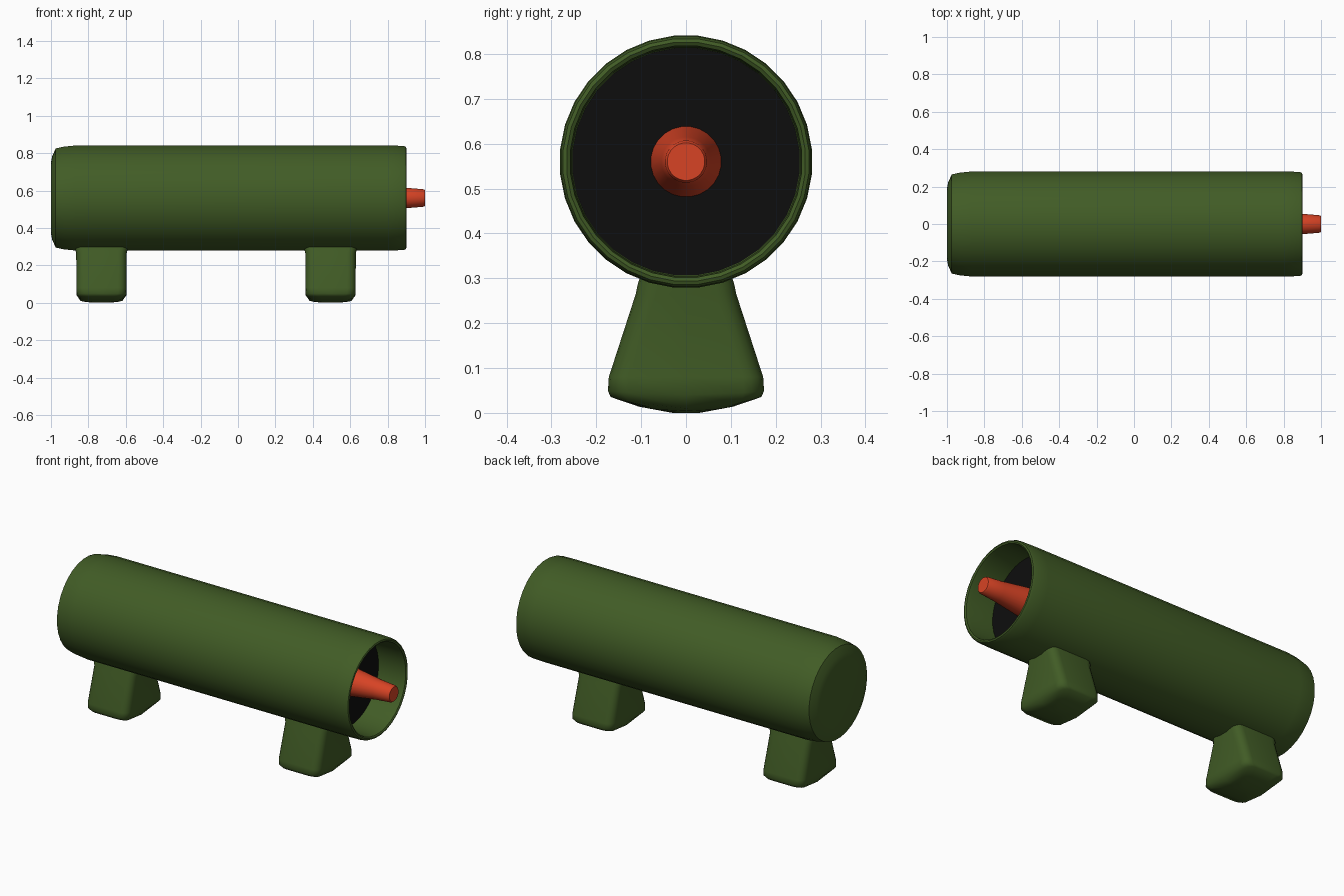
import bpy, bmesh, math

if "Cube" in bpy.data.objects:
    bpy.data.objects.remove(bpy.data.objects["Cube"])

AXIS_Z = 0.56


def material(name, rgb):
    m = bpy.data.materials.new(name)
    m.diffuse_color = (*rgb, 1)
    m.use_nodes = True
    m.node_tree.nodes["Principled BSDF"].inputs["Base Color"].default_value = m.diffuse_color
    return m


green = material("olive green", (0.053, 0.107, 0.019))
black = material("black", (0.004, 0.004, 0.004))
red = material("orange red", (0.68, 0.056, 0.018))


def finish(name, bm, mat, angle):
    bmesh.ops.recalc_face_normals(bm, faces=bm.faces)
    me = bpy.data.meshes.new(name)
    bm.to_mesh(me)
    bm.free()
    ob = bpy.data.objects.new(name, me)
    bpy.context.collection.objects.link(ob)
    me.materials.append(mat)
    bpy.ops.object.select_all(action='DESELECT')
    ob.select_set(True)
    bpy.context.view_layer.objects.active = ob
    bpy.ops.object.shade_smooth_by_angle(angle=math.radians(angle))
    return ob


def loft(name, rings, mat, angle=40):
    """Skin a list of closed point rings and cap both ends."""
    bm = bmesh.new()
    vr = [[bm.verts.new(p) for p in r] for r in rings]
    n = len(rings[0])
    for a, b in zip(vr, vr[1:]):
        for i in range(n):
            j = (i + 1) % n
            bm.faces.new((a[i], a[j], b[j], b[i]))
    bm.faces.new(vr[0])
    bm.faces.new(vr[-1])
    return finish(name, bm, mat, angle)


def lathe_x(name, profile, mat, n=32, angle=40):
    """Turn (x, radius) points round the barrel axis."""
    rings = []
    for x, r in profile:
        rings.append([(x, r * math.sin((i + .5) * math.tau / n),
                       AXIS_Z + r * math.cos((i + .5) * math.tau / n)) for i in range(n)])
    return loft(name, rings, mat, angle)


# Barrel: rounded closed rear, hollow front with a rolled rim
barrel = lathe_x("barrel", [
    (-1.0, 0.19), (-0.993, 0.225), (-0.975, 0.266), (-0.93, 0.276), (-0.87, 0.282),
    (0.8, 0.282), (0.885, 0.28), (0.897, 0.275), (0.9, 0.267), (0.895, 0.259),
    (0.87, 0.256), (0.72, 0.254)], green)

# Black disc at the bottom of the hollow
lathe_x("inner_disc", [(0.717, 0.256), (0.724, 0.256)], black)

# Tapered nozzle
lathe_x("nozzle", [(0.715, 0.08), (0.9, 0.055), (0.992, 0.047), (1.0, 0.042)], red, n=24)


def rounded_rect(cx, hx, hy, z, corner=0.045, bow=0.0):
    """Rounded rectangle; bow lifts the outline away from y = 0."""
    c = min(corner, hx * .6, hy * .6)
    pts = []
    for sx, sy, start in ((1, 1, 0), (-1, 1, 90), (-1, -1, 180), (1, -1, 270)):
        for k in range(5):
            a = math.radians(start + k * 22.5)
            pts.append((sx * (hx - c) + c * math.cos(a), sy * (hy - c) + c * math.sin(a)))
        # midpoint of the following straight side keeps the bowed bottom smooth
        pts.append((0, hy * sy) if sx == sy else (sx * hx, 0))
    return [(cx + x, y, z + bow * y * y) for x, y in pts]


# Feet: flared pedestals with a bowed underside
for name, cx in (("rear_foot", -0.73), ("front_foot", 0.495)):
    loft(name, [
        rounded_rect(cx, 0.140, 0.085, 0.36),
        rounded_rect(cx, 0.140, 0.108, 0.285),
        rounded_rect(cx, 0.135, 0.112, 0.265),
        rounded_rect(cx, 0.134, 0.172, 0.08),
        rounded_rect(cx, 0.133, 0.174, 0.04, bow=0.3),
        rounded_rect(cx, 0.112, 0.168, 0.010, bow=0.9),
        rounded_rect(cx, 0.085, 0.105, 0.004, bow=0.9),
        rounded_rect(cx, 0.03, 0.03, 0.0)], green, 50)
